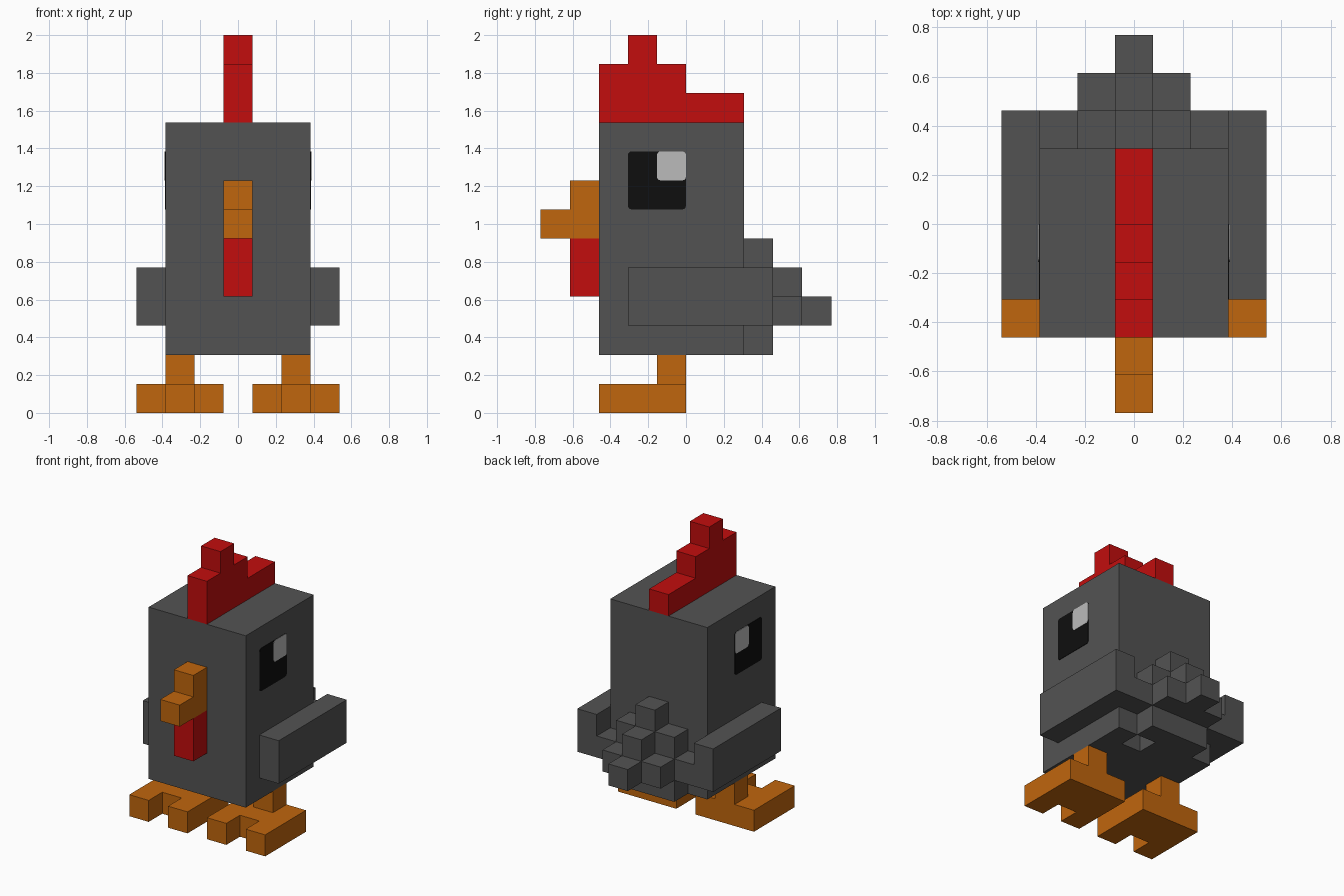
import bpy, bmesh, math
from mathutils import Vector

old = bpy.data.objects.get("Cube")
if old:
    bpy.data.objects.remove(old, do_unlink=True)

U = 2 / 13  # one block


def material(name, r, g, b):
    m = bpy.data.materials.new(name)
    m.use_nodes = True
    m.diffuse_color = (r, g, b, 1)
    bsdf = next(n for n in m.node_tree.nodes if n.type == 'BSDF_PRINCIPLED')
    bsdf.inputs["Base Color"].default_value = (r, g, b, 1)
    return m


GREY = material("feather grey", 0.086, 0.086, 0.086)
RED = material("comb red", 0.54, 0.004, 0.004)
ORANGE = material("beak orange", 0.53, 0.132, 0.004)
BLACK = material("eye black", 0.0045, 0.0045, 0.0045)
WHITE = material("eye highlight", 0.50, 0.50, 0.50)


def finish(name, bm, mat):
    bmesh.ops.recalc_face_normals(bm, faces=bm.faces)
    bmesh.ops.scale(bm, vec=(U, U, U), verts=bm.verts)
    me = bpy.data.meshes.new(name)
    bm.to_mesh(me)
    bm.free()
    me.materials.append(mat)
    ob = bpy.data.objects.new(name, me)
    bpy.context.collection.objects.link(ob)
    return ob


def prism(name, pts, axis, lo, hi, mat):
    """Extrude an outline along x (points are y, z) or z (points are x, y)."""
    bm = bmesh.new()
    place = (lambda a, b: (lo, a, b)) if axis == 'x' else (lambda a, b: (a, b, lo))
    face = bm.faces.new([bm.verts.new(place(a, b)) for a, b in pts])
    moved = bmesh.ops.extrude_face_region(bm, geom=[face])["geom"]
    step = Vector((hi - lo, 0, 0) if axis == 'x' else (0, 0, hi - lo))
    bmesh.ops.translate(bm, vec=step,
                        verts=[v for v in moved if isinstance(v, bmesh.types.BMVert)])
    return finish(name, bm, mat)


def add_box(bm, x, y, z):
    verts = bmesh.ops.create_cube(bm, size=1)["verts"]
    for v in verts:
        v.co = [lo + (c + 0.5) * (hi - lo) for c, (lo, hi) in zip(v.co, (x, y, z))]


def boxes(name, spans, mat):
    bm = bmesh.new()
    for span in spans:
        add_box(bm, *span)
    return finish(name, bm, mat)


def rounded(y0, y1, z0, z1, r=0.13, steps=3):
    """Square outline with small rounded corners."""
    corners = [(y1 - r, z1 - r), (y0 + r, z1 - r), (y0 + r, z0 + r), (y1 - r, z0 + r)]
    return [(cy + r * math.cos(a), cz + r * math.sin(a))
            for k, (cy, cz) in enumerate(corners)
            for a in [(k + i / steps) * math.pi / 2 for i in range(steps + 1)]]


# Body, with a one-block recess in the underside
bm = bmesh.new()
add_box(bm, (-2.5, 2.5), (-3, 2), (2, 10))
for co, no in (((0.5, 0, 0), (1, 0, 0)), ((1.5, 0, 0), (1, 0, 0)), ((0, 1, 0), (0, 1, 0))):
    bmesh.ops.bisect_plane(bm, geom=bm.verts[:] + bm.edges[:] + bm.faces[:],
                           plane_co=co, plane_no=no)
spot = [f for f in bm.faces
        if (f.calc_center_median() - Vector((1, 1.5, 2))).length < 0.1]
for f in bmesh.ops.extrude_discrete_faces(bm, faces=spot)["faces"]:
    bmesh.ops.translate(bm, vec=(0, 0, 1), verts=f.verts[:])
finish("body", bm, GREY)

# Stepped tail: (half width, y start, y end, z start)
tiers = [(0.5, 2, 3, 5), (1.5, 2, 3, 4), (2.5, 2, 3, 3), (1.5, 2, 3, 2),
         (0.5, 3, 4, 4), (1.5, 3, 4, 3), (0.5, 4, 5, 3)]
boxes("tail", [((-w, w), (a, b), (z, z + 1)) for w, a, b, z in tiers], GREY)

# Comb, beak and wattle
prism("comb", [(-3, 10), (2, 10), (2, 11), (0, 11), (0, 12), (-1, 12),
               (-1, 13), (-2, 13), (-2, 12), (-3, 12)], 'x', -0.5, 0.5, RED)
prism("beak", [(-3, 6), (-3, 8), (-4, 8), (-4, 7), (-5, 7), (-5, 6)],
      'x', -0.5, 0.5, ORANGE)
boxes("wattle", [((-0.5, 0.5), (-4, -3), (4, 6))], RED)

# Paired parts
for side, s in (("left", 1), ("right", -1)):
    def span(a, b):
        return tuple(sorted((s * a, s * b)))

    boxes(side + "_wing", [(span(2.5, 3.5), (-2, 3), (3, 5))], GREY)
    boxes(side + "_leg", [(span(1.5, 2.5), (-1, 0), (1, 2))], ORANGE)
    foot = [(0.5, 0), (0.5, -3), (1.5, -3), (1.5, -2),
            (2.5, -2), (2.5, -3), (3.5, -3), (3.5, 0)]
    prism(side + "_foot", [(s * x, y) for x, y in foot], 'z', 0, 1, ORANGE)
    prism(side + "_eye", rounded(-2, 0, 7, 9), 'x', s * 2.5, s * 2.52, BLACK)
    prism(side + "_eye_highlight", rounded(-1, 0, 8, 9), 'x', s * 2.51, s * 2.535, WHITE)
